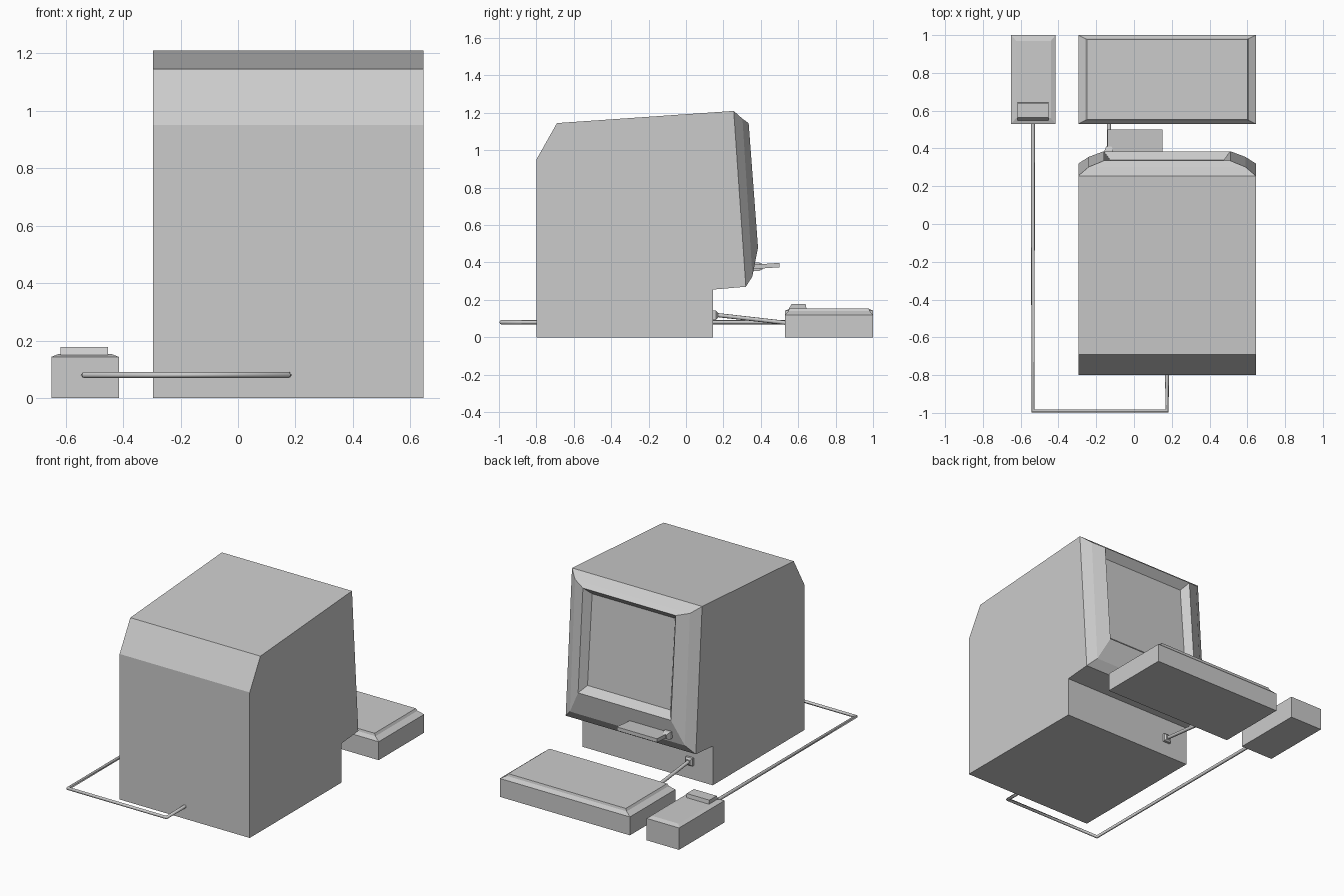
import bpy, bmesh
from mathutils import Vector

if "Cube" in bpy.data.objects:
    bpy.data.objects.remove(bpy.data.objects["Cube"])

CX = 0.175          # centre of the computer and keyboard in x
HALF = 0.47         # half width of the computer


def add_mesh(name, bm):
    bmesh.ops.recalc_face_normals(bm, faces=bm.faces)
    me = bpy.data.meshes.new(name)
    bm.to_mesh(me)
    bm.free()
    ob = bpy.data.objects.new(name, me)
    bpy.context.collection.objects.link(ob)
    return ob


def loft(name, rings, cap_start=True, cap_end=True):
    """Skin a list of equal-length point rings."""
    bm = bmesh.new()
    rows = [[bm.verts.new(p) for p in r] for r in rings]
    n = len(rows[0])
    for a, b in zip(rows, rows[1:]):
        for i in range(n):
            j = (i + 1) % n
            bm.faces.new((a[i], a[j], b[j], b[i]))
    if cap_start:
        bm.faces.new(rows[0])
    if cap_end:
        bm.faces.new(rows[-1])
    return add_mesh(name, bm)


def extrude_x(name, profile, x0, x1):
    return loft(name, [[(x, y, z) for y, z in profile] for x in (x0, x1)])


def rect(x0, x1, y0, y1, z, ix=0, iy=0):
    return [(x0 + ix, y0 + iy, z), (x1 - ix, y0 + iy, z),
            (x1 - ix, y1 - iy, z), (x0 + ix, y1 - iy, z)]


def stepped_box(name, bounds, steps):
    """Box whose rings are (z, inset x, inset y)."""
    return loft(name, [rect(*bounds, z, ix, iy) for z, ix, iy in steps])


def cable(name, pts, r):
    cu = bpy.data.curves.new(name, 'CURVE')
    cu.dimensions = '3D'
    cu.bevel_depth = r
    cu.bevel_resolution = 2
    cu.use_fill_caps = True
    sp = cu.splines.new('POLY')
    sp.points.add(len(pts) - 1)
    for p, co in zip(sp.points, pts):
        p.co = (*co, 1)
    ob = bpy.data.objects.new(name, cu)
    bpy.context.collection.objects.link(ob)


# Computer case: side profile, open at the front where the bezel joins
case = extrude_x("case", [(0.32, 0.27), (0.145, 0.255), (0.145, 0), (-0.8, 0),
                          (-0.8, 0.95), (-0.69, 1.145), (0.255, 1.21)],
                 CX - HALF, CX + HALF)
bm = bmesh.new()
bm.from_mesh(case.data)
front = max(bm.faces, key=lambda f: f.normal.y + f.calc_center_median().y)
bmesh.ops.delete(bm, geom=[front], context='FACES_ONLY')
bm.to_mesh(case.data)
bm.free()

# Bezel: case edge, chamfer, ridge, recess and screen
# each ring: half width, bottom (y, z), top (y, z)
rings = [(HALF, (0.32, 0.27), (0.255, 1.21)),
         (0.415, (0.355, 0.325), (0.302, 1.168)),
         (0.335, (0.385, 0.48), (0.335, 1.145)),
         (0.30, (0.338, 0.52), (0.29, 1.10))]
bezel = loft("bezel_and_screen",
             [[(CX - w, *b), (CX + w, *b), (CX + w, *t), (CX - w, *t)]
              for w, b, t in rings], cap_start=False)

# Disk sticking out of its slot
extrude_x("disk", [(0.33, 0.363), (0.5, 0.374), (0.5, 0.398), (0.33, 0.385)],
          -0.14, 0.15)

# Drive knob and keyboard socket plug
def plug(name, x, y, z, s, length):
    rs = []
    for dy, k in ((-0.02, 1), (length * 0.6, 1), (length, 0.6)):
        h = s * k
        rs.append([(x - h, y + dy, z - h), (x + h, y + dy, z - h),
                   (x + h, y + dy, z + h), (x - h, y + dy, z + h)])
    loft(name, rs)


plug("drive_knob", -0.133, 0.36, 0.377, 0.023, 0.05)
plug("keyboard_plug", -0.133, 0.145, 0.118, 0.025, 0.025)

# Keyboard
stepped_box("keyboard", (CX - HALF, CX + HALF, 0.53, 1.0),
            [(0, 0, 0), (0.12, 0, 0), (0.14, 0.036, 0.018), (0.155, 0.045, 0.022)])

# Mouse and its button
stepped_box("mouse", (-0.65, -0.415, 0.53, 1.0),
            [(0, 0, 0), (0.143, 0, 0), (0.153, 0.025, 0.03)])
extrude_x("mouse_button", [(0.545, 0.145), (0.565, 0.178), (0.64, 0.178), (0.645, 0.145)],
          -0.617, -0.453)

# Cables
cable("keyboard_cable", [(-0.133, 0.155, 0.12), (-0.133, 0.535, 0.077)], 0.011)
cable("mouse_cable", [(-0.535, 0.54, 0.08), (-0.535, -0.989, 0.08),
                      (0.175, -0.989, 0.08), (0.175, -0.78, 0.08)], 0.011)
